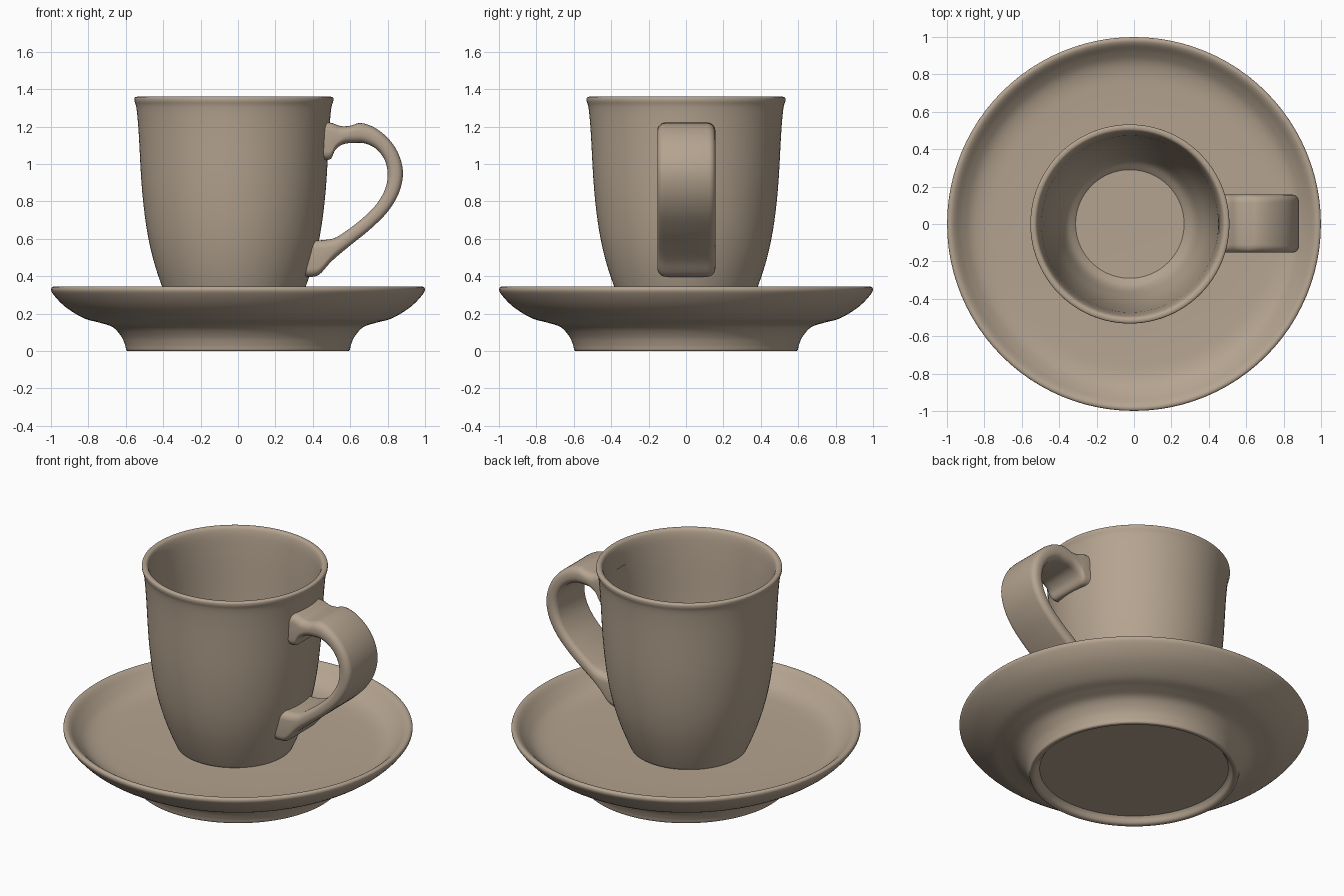
import bpy, bmesh, math
from mathutils import Vector

if "Cube" in bpy.data.objects:
    bpy.data.objects.remove(bpy.data.objects["Cube"])

clay = bpy.data.materials.new("warm_tan_ceramic")
clay.diffuse_color = (0.46, 0.37, 0.28, 1)
clay.use_nodes = True
clay.node_tree.nodes["Principled BSDF"].inputs["Base Color"].default_value = clay.diffuse_color


def spline(points, steps=5):
    """Centripetal Catmull-Rom curve through 2D points."""
    p = [Vector(q) for q in points]
    p = [2 * p[0] - p[1]] + p + [2 * p[-1] - p[-2]]
    out = []
    for i in range(1, len(p) - 2):
        a, b, c, d = p[i - 1:i + 3]
        t0 = 0
        t1 = t0 + (b - a).length ** 0.5
        t2 = t1 + (c - b).length ** 0.5
        t3 = t2 + (d - c).length ** 0.5
        for k in range(steps):
            t = t1 + (t2 - t1) * k / steps
            a1 = a.lerp(b, (t - t0) / (t1 - t0))
            a2 = b.lerp(c, (t - t1) / (t2 - t1))
            a3 = c.lerp(d, (t - t2) / (t3 - t2))
            b1 = a1.lerp(a2, (t - t0) / (t2 - t0))
            b2 = a2.lerp(a3, (t - t1) / (t3 - t1))
            out.append(b1.lerp(b2, (t - t1) / (t2 - t1)))
    out.append(p[-2])
    return out


def make_object(name, rings, closed_ends=True):
    """Skin a list of equal-length closed rings of 3D points, with end caps."""
    bm = bmesh.new()
    loops = [[bm.verts.new(v) for v in ring] for ring in rings]
    n = len(loops[0])
    for lo, hi in zip(loops, loops[1:]):
        for i in range(n):
            j = (i + 1) % n
            bm.faces.new((lo[i], lo[j], hi[j], hi[i]))
    if closed_ends:
        bm.faces.new(loops[0][::-1])
        bm.faces.new(loops[-1])
    bmesh.ops.recalc_face_normals(bm, faces=bm.faces)
    me = bpy.data.meshes.new(name)
    bm.to_mesh(me)
    bm.free()
    ob = bpy.data.objects.new(name, me)
    bpy.context.collection.objects.link(ob)
    me.materials.append(clay)
    bpy.ops.object.select_all(action='DESELECT')
    ob.select_set(True)
    bpy.context.view_layer.objects.active = ob
    bpy.ops.object.shade_smooth_by_angle(angle=math.radians(40))
    return ob


def lathe(name, profile, cx=0.0, n=96):
    rings = [[(cx + r * math.cos(2 * math.pi * i / n), r * math.sin(2 * math.pi * i / n), z)
              for i in range(n)] for r, z in profile]
    return make_object(name, rings)


# Saucer: recessed underside, foot ring, flared bowl, rolled rim, inner floor
lathe("saucer",
      [(0.3, 0.04), (0.54, 0.04)]
      + spline([(0.55, 0.03), (0.565, 0.006), (0.58, 0.0), (0.595, 0.003),
                (0.603, 0.03), (0.622, 0.075), (0.67, 0.128), (0.74, 0.152),
                (0.82, 0.174), (0.925, 0.238), (0.985, 0.3), (0.999, 0.325),
                (0.996, 0.34), (0.983, 0.345), (0.965, 0.338), (0.92, 0.295),
                (0.87, 0.257), (0.81, 0.237), (0.7, 0.228), (0.5, 0.222)])
      + [(0.25, 0.22)])

# Cup body: outer wall, rounded lip, inner wall, flat floor
CUP_X = -0.022
lathe("cup_body",
      [(0.2, 0.215)]
      + spline([(0.315, 0.215), (0.332, 0.225), (0.345, 0.25), (0.393, 0.37),
                (0.433, 0.497), (0.465, 0.647), (0.491, 0.86), (0.512, 1.21),
                (0.523, 1.31), (0.532, 1.34), (0.53, 1.355), (0.518, 1.36),
                (0.503, 1.356), (0.492, 1.335), (0.477, 1.21), (0.455, 0.86),
                (0.425, 0.62), (0.385, 0.46), (0.34, 0.34), (0.29, 0.29)])
      + [(0.15, 0.288)], CUP_X)

# Handle: matching outer and inner side contours (x, z), skinned as a soft-edged band
outer = spline([(0.452, 1.222), (0.5, 1.22), (0.55, 1.203), (0.6, 1.205), (0.65, 1.219),
                (0.72, 1.2), (0.805, 1.135), (0.86, 1.05), (0.882, 0.95), (0.86, 0.845),
                (0.8, 0.745), (0.705, 0.65), (0.6, 0.565), (0.5, 0.48), (0.435, 0.41),
                (0.405, 0.398), (0.357, 0.398)])
inner = spline([(0.452, 1.022), (0.495, 1.027), (0.52, 1.075), (0.56, 1.105), (0.62, 1.113),
                (0.68, 1.11), (0.74, 1.08), (0.785, 1.02), (0.8, 0.95), (0.788, 0.87),
                (0.74, 0.785), (0.66, 0.705), (0.575, 0.64), (0.515, 0.604), (0.46, 0.594),
                (0.43, 0.592), (0.402, 0.592)])
HALF_W = 0.155
rings = []
for o, i in zip(outer, inner):
    mid, half = (o + i) / 2, (o - i) / 2
    h = half.length
    rad = min(0.045, h * 0.85)
    ring = []
    for sx, sz, start in ((1, 1, 0), (-1, 1, 90), (-1, -1, 180), (1, -1, 270)):
        for k in range(6):
            a = math.radians(start + 18 * k)
            y = sx * (HALF_W - rad) + rad * math.cos(a)
            s = (sz * (h - rad) + rad * math.sin(a)) / h
            q = mid + half * s
            ring.append((q.x, y + 0.002, q.y))
    rings.append(ring)
make_object("cup_handle", rings)
